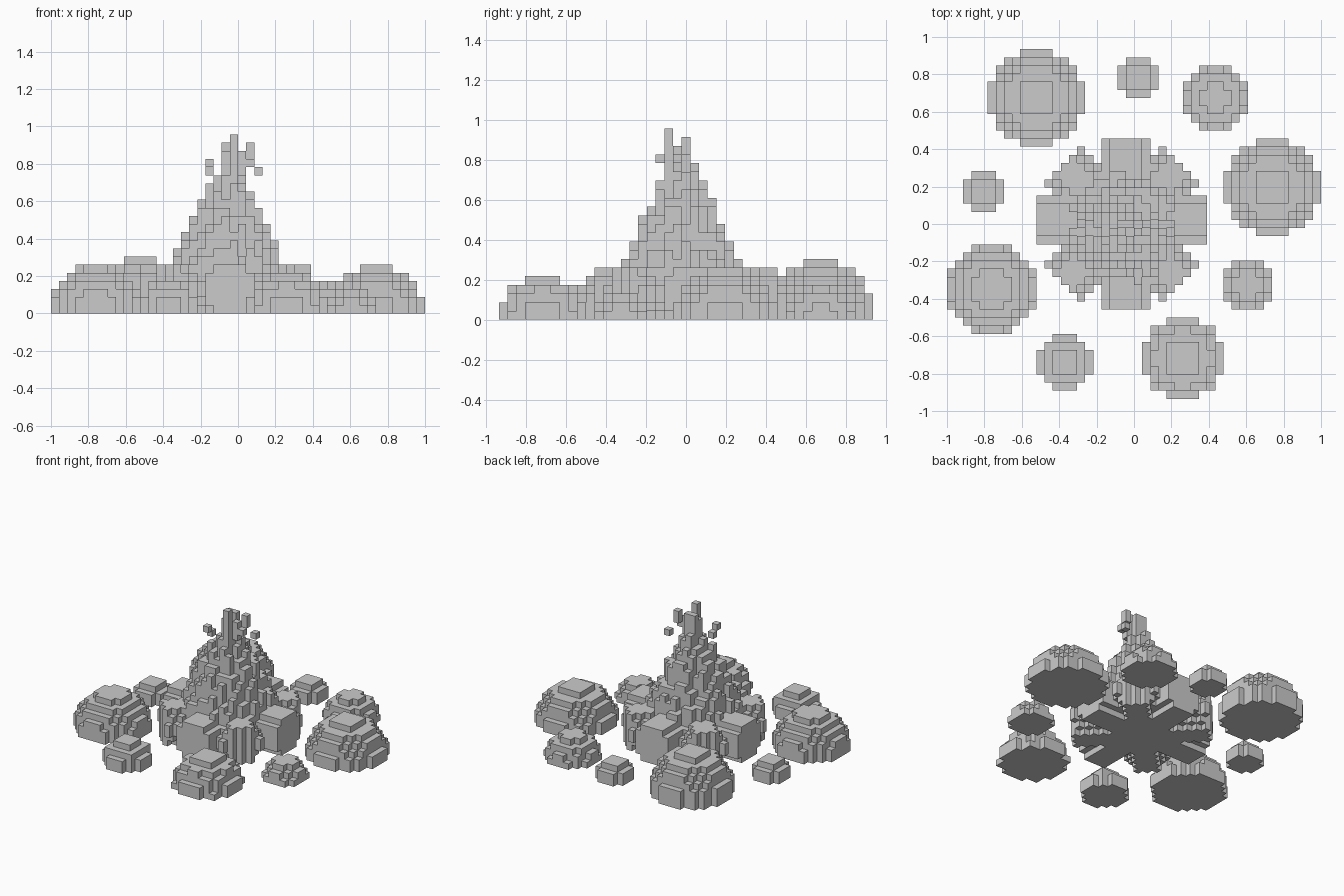
import bpy
import bmesh
import math
import random
from itertools import product
from mathutils import Vector

random.seed(4)
CUBE = 2 / 46                      # edge of one block
ORIGIN = Vector((-1, -21.5 * CUBE, 0))
DIRS = [Vector(d) for d in ((1, 0, 0), (-1, 0, 0), (0, 1, 0),
                            (0, -1, 0), (0, 0, 1), (0, 0, -1))]

default = bpy.data.objects.get("Cube")
if default:
    bpy.data.objects.remove(default, do_unlink=True)


def block_object(name, cells):
    """Outer skin of a set of unit blocks, flat shaded."""
    bm = bmesh.new()
    corners = {}

    def corner(p):
        key = tuple(round(c) for c in p)
        if key not in corners:
            corners[key] = bm.verts.new(ORIGIN + Vector(key) * CUBE)
        return corners[key]

    for cell in cells:
        mid = Vector(cell) + Vector((0.5, 0.5, 0.5))
        for d in DIRS:
            if tuple(round(a + b) for a, b in zip(cell, d)) in cells:
                continue
            u = Vector((d.y, d.z, d.x))
            v = d.cross(u)
            ring = [mid + (d + u * a + v * b) / 2
                    for a, b in ((-1, -1), (1, -1), (1, 1), (-1, 1))]
            bm.faces.new([corner(p) for p in ring])
    mesh = bpy.data.meshes.new(name)
    bm.to_mesh(mesh)
    bm.free()
    obj = bpy.data.objects.new(name, mesh)
    bpy.context.collection.objects.link(obj)
    return obj


def dome(cx, cy, cz, r):
    """Blocks of a ball that lie above the ground."""
    reach = math.ceil(r) + 1
    xs = range(int(cx) - reach, int(cx) + reach)
    ys = range(int(cy) - reach, int(cy) + reach)
    return {(x, y, z) for x, y, z in product(xs, ys, range(2 * reach))
            if (x + .5 - cx) ** 2 + (y + .5 - cy) ** 2 + (z + .5 - cz) ** 2 <= r * r}


# Ring of domes: centre x, y, z and radius in blocks
domes = {
    "back_right_large_dome": (11, 37, 1, 6),
    "left_large_dome": (40, 26, 0, 6),
    "right_large_dome": (5.5, 13.5, .5, 5.5),
    "front_large_dome": (29, 5, 0, 5),
    "back_left_dome": (33, 37, 0, 4),
    "front_right_dome": (14.5, 4.5, .5, 3.5),
    "left_small_dome": (37, 14, 0, 3),
    "right_small_dome": (4.5, 25.5, .5, 2.5),
    "back_small_dome": (23.5, 39.5, .5, 2.5),
}
for name, spec in domes.items():
    block_object(name, dome(*spec))

# Eight round roots: four logs crossing at the hub
tree = set()
for k in range(4):
    ang = k * math.pi / 4
    ca, sa = math.cos(ang), math.sin(ang)
    shift = 0.5 if k % 2 == 0 else 0
    for x, y, z in product(range(9, 35), range(9, 35), range(6)):
        dx, dy = x - 21, y - 21
        along = dx * ca + dy * sa
        across = abs(dy * ca - dx * sa) if shift == 0 else \
            (dy if k == 0 else dx) - shift
        if abs(along) <= 10.3 and across ** 2 + (z - 2.5) ** 2 <= 9:
            tree.add((x, y, z))

# Ragged spire: columns that get shorter away from the middle
for x, y in product(range(14, 30), repeat=2):
    r = math.hypot(x + .5 - 21.7, y + .5 - 21)
    if r < 6.8:
        top = min(18, 21.5 - 2.2 * r) - random.choice((0, 0, 1, 2))
        tree |= {(x, y, z) for z in range(3, round(top))}

# Broken tip: thin columns (x, y, first layer, end layer)
for x, y, low, high in ((22, 19, 16, 22), (21, 20, 16, 20), (22, 21, 16, 21),
                        (24, 21, 19, 21), (23, 20, 17, 20), (24, 20, 18, 19),
                        (21, 21, 17, 21), (19, 18, 18, 19), (19, 19, 17, 18),
                        (25, 22, 17, 18)):
    tree |= {(x, y, z) for z in range(low, high)}
block_object("spire_with_roots", tree)
